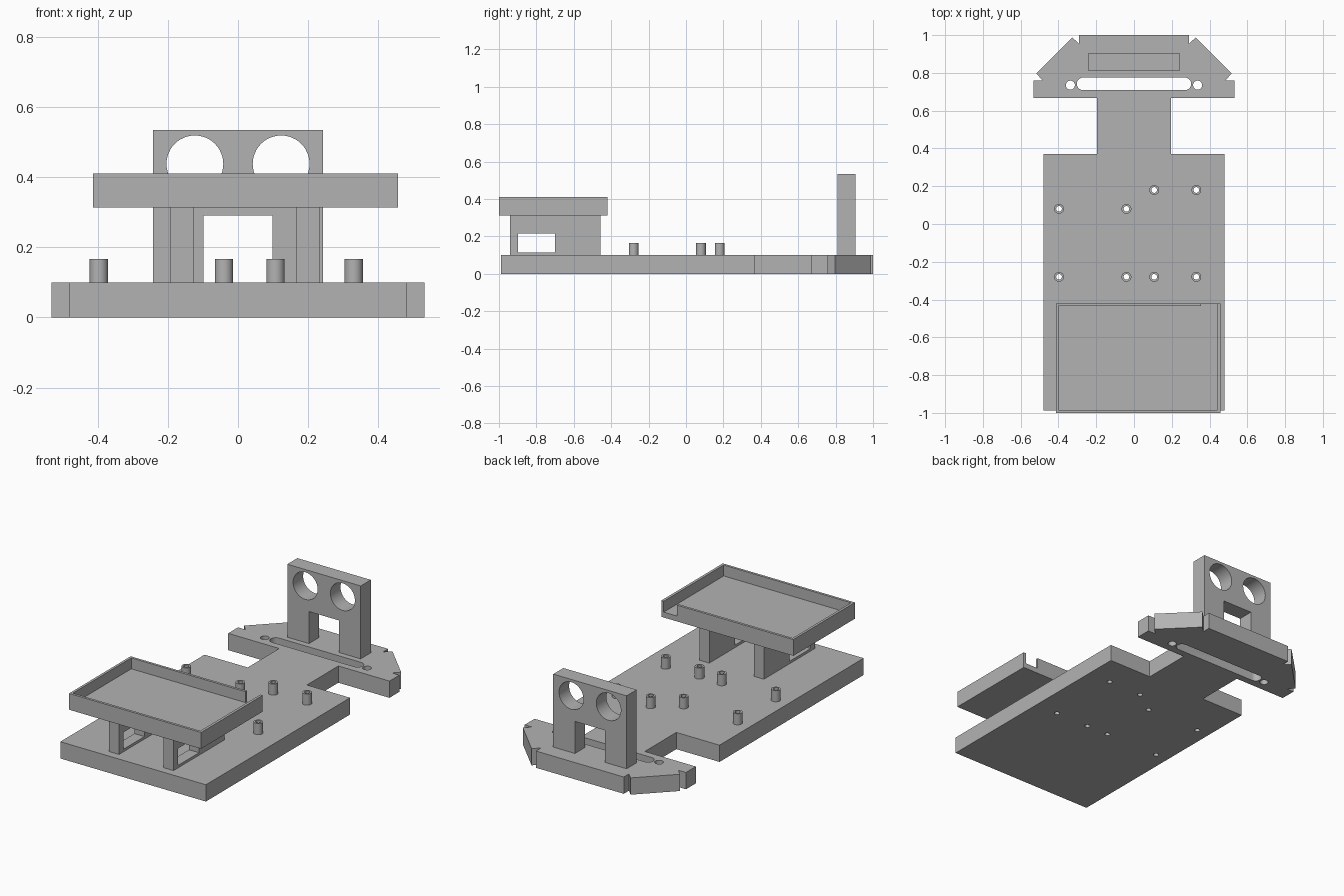
import bpy, bmesh, math
from mathutils import Matrix

if "Cube" in bpy.data.objects:
    bpy.data.objects.remove(bpy.data.objects["Cube"], do_unlink=True)

grey = bpy.data.materials.new("plain grey")
grey.use_nodes = True
grey.diffuse_color = (0.45, 0.45, 0.45, 1)
grey.node_tree.nodes["Principled BSDF"].inputs["Base Color"].default_value = (0.45, 0.45, 0.45, 1)


def prism(name, outline, z0, z1):
    """Extrude a counter-clockwise outline from z0 up to z1."""
    bm = bmesh.new()
    face = bm.faces.new([bm.verts.new((x, y, z0)) for x, y in outline])
    top = bmesh.ops.extrude_face_region(bm, geom=[face])["geom"]
    bmesh.ops.translate(bm, vec=(0, 0, z1 - z0),
                        verts=[v for v in top if isinstance(v, bmesh.types.BMVert)])
    bmesh.ops.recalc_face_normals(bm, faces=bm.faces)
    mesh = bpy.data.meshes.new(name)
    bm.to_mesh(mesh)
    bm.free()
    mesh.materials.append(grey)
    obj = bpy.data.objects.new(name, mesh)
    bpy.context.collection.objects.link(obj)
    return obj


def box(name, x0, x1, y0, y1, z0, z1):
    return prism(name, [(x0, y0), (x1, y0), (x1, y1), (x0, y1)], z0, z1)


def slot(cx, cy, r, half=0.0, n=32):
    """Outline of a circle, or of a round-ended slot when half > 0."""
    pts = []
    for side in (1, -1):
        for i in range(n // 2 + (half > 0)):
            a = math.pi * i / (n // 2) - side * math.pi / 2
            pts.append((cx + side * half + r * math.cos(a), cy + r * math.sin(a)))
    return pts


def cut(obj, cutters):
    """Subtract each cutter from the object, then discard the cutters."""
    for c in cutters:
        c.hide_render = True
        mod = obj.modifiers.new("cut", 'BOOLEAN')
        mod.operation, mod.solver, mod.object = 'DIFFERENCE', 'EXACT', c
    graph = bpy.context.evaluated_depsgraph_get()
    obj.data = bpy.data.meshes.new_from_object(obj.evaluated_get(graph))
    obj.modifiers.clear()
    for c in cutters:
        bpy.data.objects.remove(c, do_unlink=True)


def smooth(obj):
    bpy.ops.object.select_all(action='DESELECT')
    obj.select_set(True)
    bpy.context.view_layer.objects.active = obj
    bpy.ops.object.shade_smooth_by_angle(angle=math.radians(30))


BASE = 0.1
posts = [(x, y) for x in (-0.397, -0.04) for y in (0.08, -0.28)]
posts += [(x, y) for x in (0.107, 0.33) for y in (0.18, -0.28)]

# Base plate: body, neck and notched head, mirrored across x
half = [(0.48, -0.988), (0.48, 0.37), (0.195, 0.37), (0.195, 0.667), (0.532, 0.667),
        (0.532, 0.76), (0.483, 0.76), (0.518, 0.797), (0.327, 0.988), (0.29, 0.953), (0.29, 1.0)]
base = prism("base_plate", half + [(-x, y) for x, y in reversed(half)], 0, BASE)
holes = [slot(x, y, 0.015) for x, y in posts]
holes += [slot(0, 0.742, 0.033, 0.27), slot(-0.337, 0.735, 0.024), slot(0.337, 0.735, 0.024)]
cut(base, [prism("hole_cutter", h, -0.1, 0.2) for h in holes])
smooth(base)

# Hollow mounting posts
for i, (x, y) in enumerate(posts):
    post = prism(f"mounting_post_{i + 1}", slot(x, y, 0.026), BASE, 0.166)
    cut(post, [prism("bore_cutter", slot(x, y, 0.015), 0, 0.3)])
    smooth(post)

# Upright bracket with a doorway and two round openings
bracket = box("sensor_bracket", -0.242, 0.242, 0.81, 0.905, BASE, 0.535)
cutters = [box("doorway_cutter", -0.099, 0.099, 0.7, 1.0, 0, 0.291)]
for x in (-0.123, 0.123):
    eye = prism("eye_cutter", slot(0, 0, 0.081, n=48), -0.2, 0.2)
    eye.data.transform(Matrix.Translation((x, 0.86, 0.438)) @ Matrix.Rotation(math.pi / 2, 4, 'X'))
    cutters.append(eye)
cut(bracket, cutters)
smooth(bracket)

# Tray supports with side windows
for name, x in (("right_tray_support", -0.16), ("left_tray_support", 0.2)):
    leg = box(name, x - 0.033, x + 0.033, -0.94, -0.458, BASE, 0.313)
    cut(leg, [box("window_cutter", x - 0.1, x + 0.1, -0.898, -0.7, 0.115, 0.216)])

# Shallow open tray with a notch in its back wall
tray = box("tray", -0.414, 0.457, -1.0, -0.42, 0.313, 0.41)
cut(tray, [box("tray_cutter", -0.399, 0.441, -0.985, -0.435, 0.345, 0.5),
           box("notch_cutter", 0.355, 0.441, -0.46, -0.3, 0.345, 0.5)])
